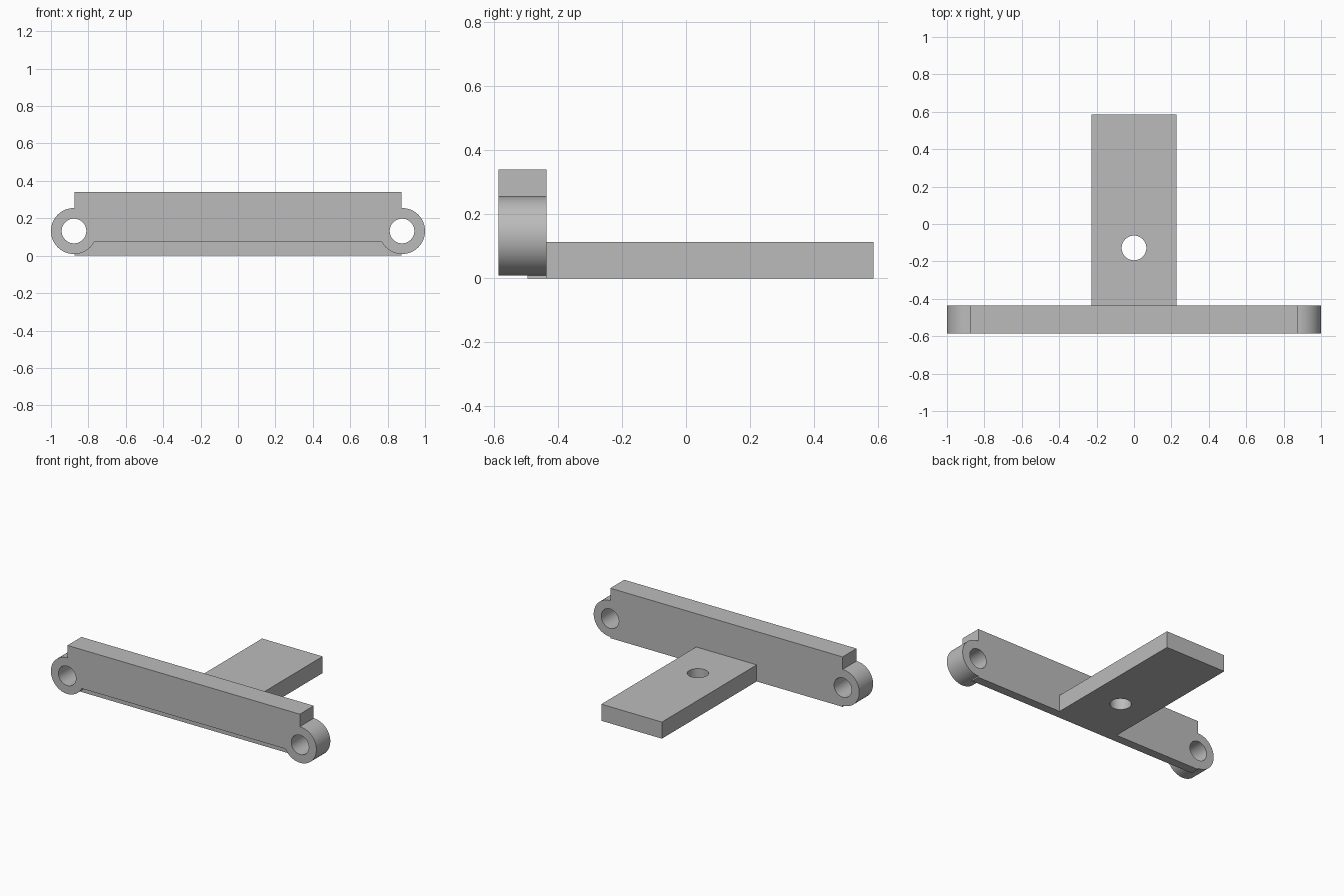
import bpy
from math import radians
from mathutils import Matrix

cube = bpy.data.objects.get("Cube")
if cube:
    bpy.data.objects.remove(cube, do_unlink=True)

# Main dimensions
FRONT, STEP, REAR, END = -0.585, -0.495, -0.435, 0.585
BAR_HALF, BAR_TOP, LIP = 0.875, 0.34, 0.075
EYE_X, EYE_Z, EYE_R = 0.877, 0.132, 0.123
HOLE_R = 0.066

grey = bpy.data.materials.new("plain grey")
grey.use_nodes = True
colour = (0.5, 0.5, 0.5, 1)
grey.diffuse_color = colour
grey.node_tree.nodes["Principled BSDF"].inputs["Base Color"].default_value = colour


def box(name, x0, x1, y0, y1, z0, z1):
    bpy.ops.mesh.primitive_cube_add(size=1)
    ob = bpy.context.object
    ob.name = name
    ob.data.transform(Matrix.Translation(((x0 + x1) / 2, (y0 + y1) / 2, (z0 + z1) / 2))
                      @ Matrix.Diagonal((x1 - x0, y1 - y0, z1 - z0, 1)))
    ob.data.materials.append(grey)
    return ob


def cylinder(name, radius, depth, centre, along_y=False):
    bpy.ops.mesh.primitive_cylinder_add(vertices=64, radius=radius, depth=depth)
    ob = bpy.context.object
    ob.name = name
    turn = Matrix.Rotation(radians(90 if along_y else 0), 4, "X")
    ob.data.transform(Matrix.Translation(centre) @ turn)
    ob.data.materials.append(grey)
    return ob


def combine(target, tool, operation):
    """Apply a boolean and discard the tool."""
    tool.hide_render = True
    mod = target.modifiers.new("combine", "BOOLEAN")
    mod.operation, mod.solver, mod.object = operation, "EXACT", tool
    bpy.context.view_layer.objects.active = target
    bpy.ops.object.modifier_apply(modifier=mod.name)
    bpy.data.objects.remove(tool, do_unlink=True)


def finish(ob):
    bpy.ops.object.select_all(action="DESELECT")
    ob.select_set(True)
    bpy.context.view_layer.objects.active = ob
    bpy.ops.object.shade_smooth_by_angle(angle=radians(30))


# Crossbar with a rebate along its lower front edge
crossbar = box("crossbar", -BAR_HALF, BAR_HALF, FRONT, REAR, 0, BAR_TOP)
combine(crossbar, box("rebate", -1, 1, FRONT - 0.1, STEP, -0.1, LIP), "DIFFERENCE")

# Round pierced eye at each end
for side in (-1, 1):
    centre = (side * EYE_X, (FRONT + REAR) / 2, EYE_Z)
    combine(crossbar, cylinder("eye", EYE_R, REAR - FRONT, centre, True), "UNION")
    combine(crossbar, cylinder("eye_hole", HOLE_R, 0.4, centre, True), "DIFFERENCE")
finish(crossbar)

# Flat tongue running back from the crossbar, with a bolt hole
tongue = box("tongue", -0.228, 0.228, REAR, END, 0, 0.113)
combine(tongue, cylinder("bolt_hole", HOLE_R, 0.5, (0, -0.128, 0)), "DIFFERENCE")
finish(tongue)
